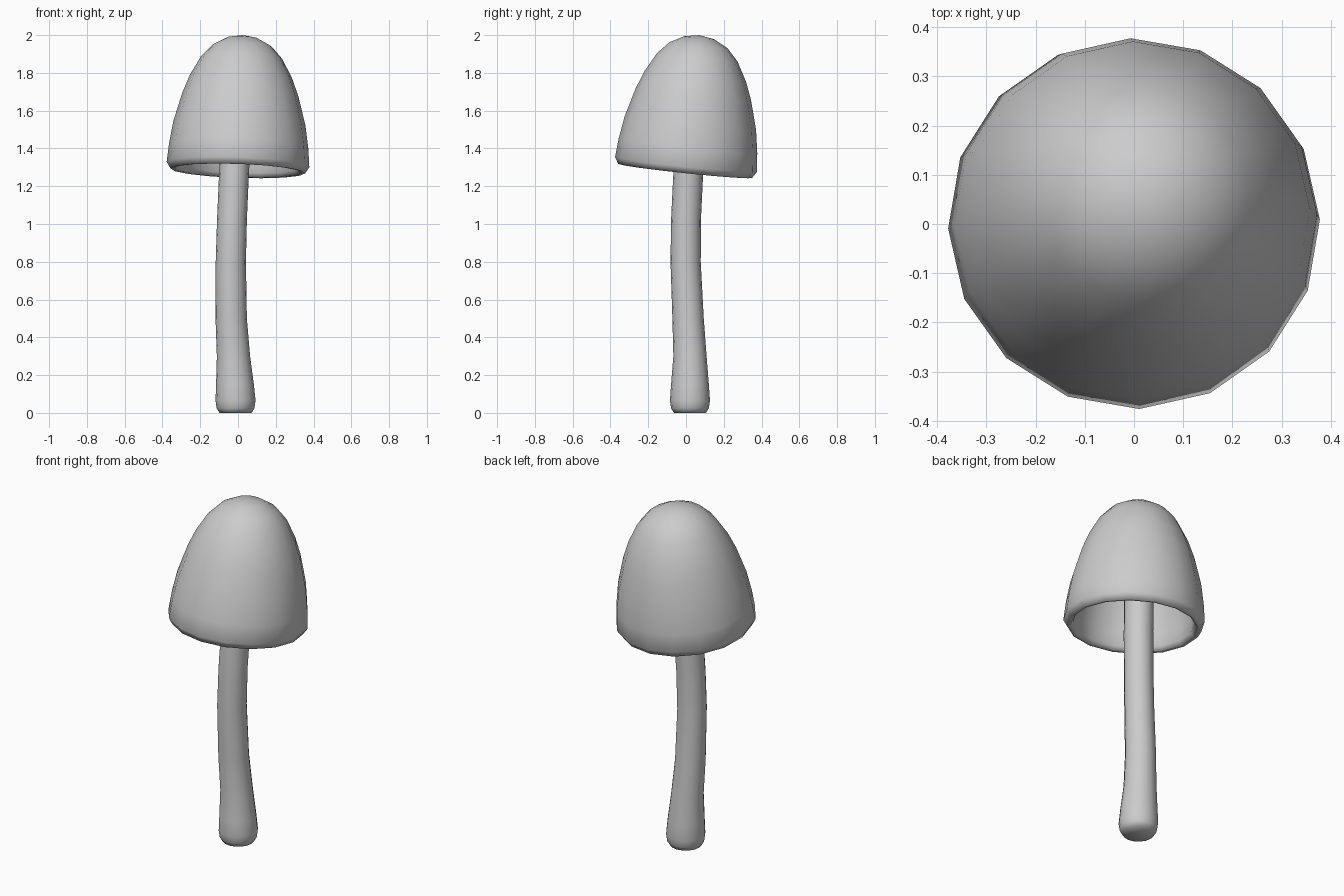
import bpy, bmesh, math
from mathutils import Vector, Matrix

if "Cube" in bpy.data.objects:
    bpy.data.objects.remove(bpy.data.objects["Cube"])


def ring(bm, r, matrix, sides, phase):
    """One circle of vertices; a zero radius gives a pole."""
    if r == 0:
        return [bm.verts.new(matrix @ Vector((0, 0, 0)))]
    return [bm.verts.new(matrix @ Vector((r * math.cos(phase + 2 * math.pi * i / sides),
                                          r * math.sin(phase + 2 * math.pi * i / sides), 0)))
            for i in range(sides)]


def loft(name, sections, sides, phase=0.0):
    """Skin a list of (radius, matrix) sections."""
    bm = bmesh.new()
    rings = [ring(bm, r, m, sides, phase) for r, m in sections]
    for a, b in zip(rings, rings[1:]):
        for i in range(sides):
            j = (i + 1) % sides
            if len(a) == 1:
                bm.faces.new((a[0], b[j], b[i]))
            elif len(b) == 1:
                bm.faces.new((a[i], a[j], b[0]))
            else:
                bm.faces.new((a[i], a[j], b[j], b[i]))
    bmesh.ops.recalc_face_normals(bm, faces=bm.faces)
    mesh = bpy.data.meshes.new(name)
    bm.to_mesh(mesh)
    bm.free()
    mesh.shade_smooth()
    ob = bpy.data.objects.new(name, mesh)
    bpy.context.collection.objects.link(ob)
    return ob


# Cap: hollow tilted bell, from inner pole down round the rim to outer tip
cap_profile = [(0, .635), (.14, .575), (.195, .51), (.265, .35), (.305, .2), (.32, .06),
               (.324, -.01), (.338, -.032), (.357, -.034), (.378, 0), (.369, .1),
               (.35, .22), (.307, .375), (.27, .47), (.215, .57), (.155, .635),
               (.08, .675), (0, .689)]
tilt = Vector((0, 0, 1)).rotation_difference(Vector((.035, .105, 1))).to_matrix().to_4x4()
frame = Matrix.Translation((0, 0, 1.315)) @ tilt
loft("cap", [(r, frame @ Matrix.Translation((0, 0, h))) for r, h in cap_profile],
     16, math.radians(1.5))

# Stem: gently bent, flared at the foot (radius, x, y, z)
stem_path = [(0, -.013, .021, 0), (.085, -.013, .021, 0), (.1, -.013, .021, .025),
             (.106, -.013, .021, .065), (.1, -.016, .021, .15), (.088, -.024, .021, .3),
             (.083, -.036, .011, .5), (.08, -.038, -.002, .8), (.079, -.032, 0, 1.02),
             (.079, -.022, .011, 1.25), (.079, -.006, .035, 1.55), (.075, .015, .065, 1.88),
             (0, .016, .066, 1.89)]
loft("stem", [(r, Matrix.Translation((x, y, z))) for r, x, y, z in stem_path], 16)
